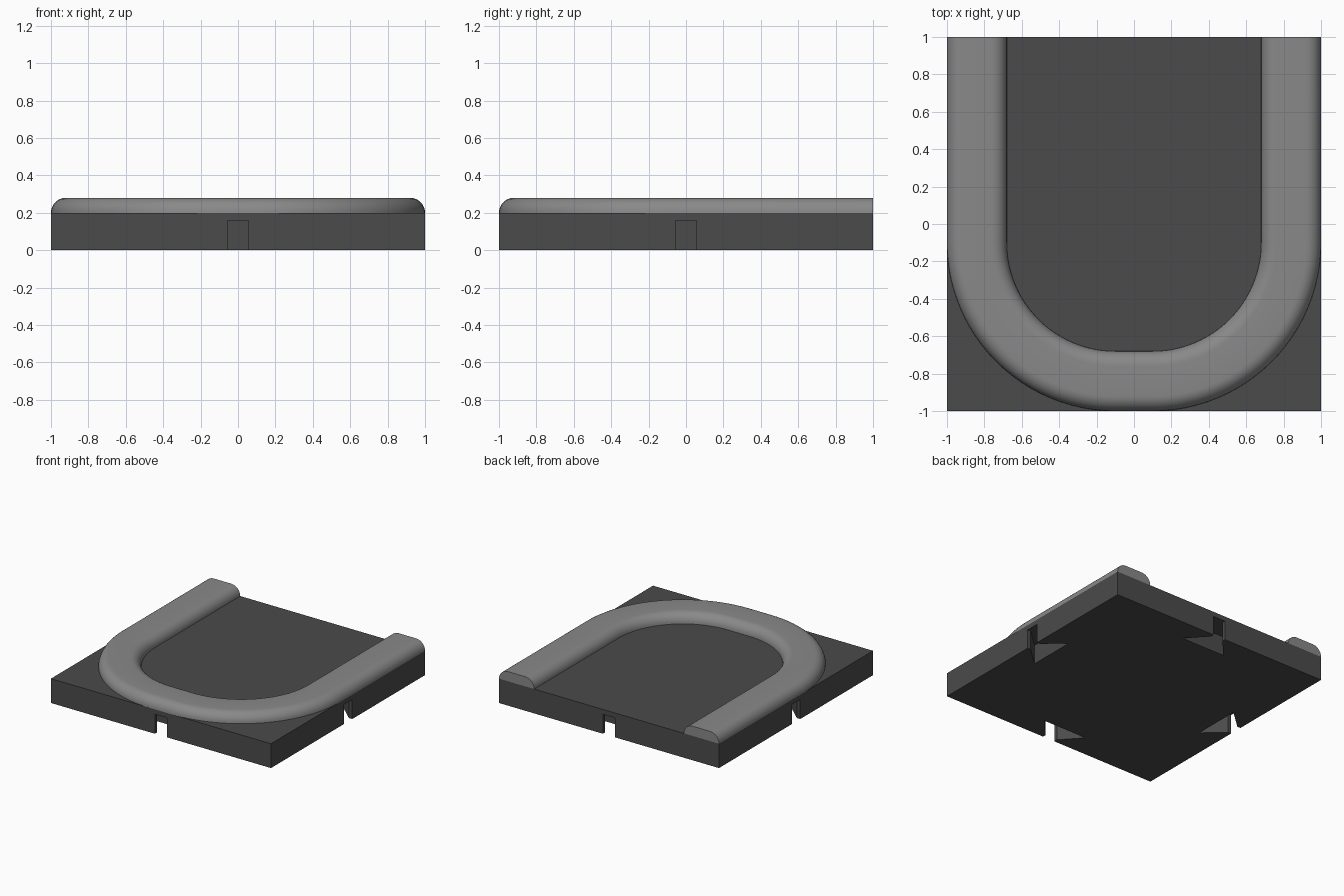
import bpy, bmesh
from math import sin, cos, pi, radians
from mathutils import Matrix

if "Cube" in bpy.data.objects:
    bpy.data.objects.remove(bpy.data.objects["Cube"])


def new_object(name, bm, grey=None):
    bmesh.ops.recalc_face_normals(bm, faces=bm.faces)
    mesh = bpy.data.meshes.new(name)
    bm.to_mesh(mesh)
    bm.free()
    obj = bpy.data.objects.new(name, mesh)
    bpy.context.collection.objects.link(obj)
    if grey is not None:
        mat = bpy.data.materials.new(name + "_grey")
        mat.diffuse_color = (grey, grey, grey, 1)
        mat.use_nodes = True
        mat.node_tree.nodes["Principled BSDF"].inputs["Base Color"].default_value = mat.diffuse_color
        mesh.materials.append(mat)
    return obj


# Square base tile
bm = bmesh.new()
bmesh.ops.create_cube(bm, size=1, matrix=Matrix.Translation((0, 0, 0.1)) @ Matrix.Diagonal((2, 2, 0.2, 1)))
base = new_object("base_tile", bm, 0.07)

# Flared clip pockets, one under the middle of each side
outline = [(1.05, -0.055), (1.05, 0.055), (0.97, 0.055),
           (0.81, 0.2), (0.81, -0.2), (0.97, -0.055)]
bm = bmesh.new()
for i in range(4):
    turn = Matrix.Rotation(i * pi / 2, 3, 'Z')
    low = [bm.verts.new((x, y, -0.05)) for x, y in outline]
    face = bm.faces.new(low)
    top = bmesh.ops.extrude_face_region(bm, geom=[face])["geom"]
    top = [v for v in top if isinstance(v, bmesh.types.BMVert)]
    bmesh.ops.translate(bm, verts=top, vec=(0, 0, 0.21))
    bmesh.ops.transform(bm, matrix=turn.to_4x4(), verts=low + top)
cutter = new_object("clip_pocket_cutter", bm)
cutter.hide_render = True
cutter.hide_viewport = True
cutter.display_type = 'WIRE'

cut = base.modifiers.new("clip_pockets", 'BOOLEAN')
cut.operation = 'DIFFERENCE'
cut.solver = 'EXACT'
cut.object = cutter

# U-shaped kerb: rounded profile as (sideways offset, height)
half, fillet, z0, steps = 0.16, 0.08, 0.2, 8
arc = [(half - fillet + fillet * cos(a), z0 + fillet * sin(a))
       for a in (pi / 2 * k / steps for k in range(steps + 1))]
profile = arc + [(-o, z) for o, z in reversed(arc)]

# Path as (x, y, outward normal x, outward normal y)
c, r, bend = 0.10, 0.74, 24
path = [(-c - r, 1, -1, 0)]
for side, start in ((-1, pi), (1, 1.5 * pi)):
    for k in range(bend + 1):
        a = start + pi / 2 * k / bend
        path.append((side * c + r * cos(a), -c + r * sin(a), cos(a), sin(a)))
path.append((c + r, 1, 1, 0))

bm = bmesh.new()
rings = [[bm.verts.new((x + nx * o, y + ny * o, z)) for o, z in profile]
         for x, y, nx, ny in path]
n = len(profile)
for a, b in zip(rings, rings[1:]):
    for j in range(n):
        bm.faces.new((a[j], a[(j + 1) % n], b[(j + 1) % n], b[j]))
bm.faces.new(rings[0])
bm.faces.new(rings[-1])
kerb = new_object("curved_kerb", bm, 0.25)

bpy.context.view_layer.objects.active = kerb
kerb.select_set(True)
bpy.ops.object.shade_smooth_by_angle(angle=radians(35))
